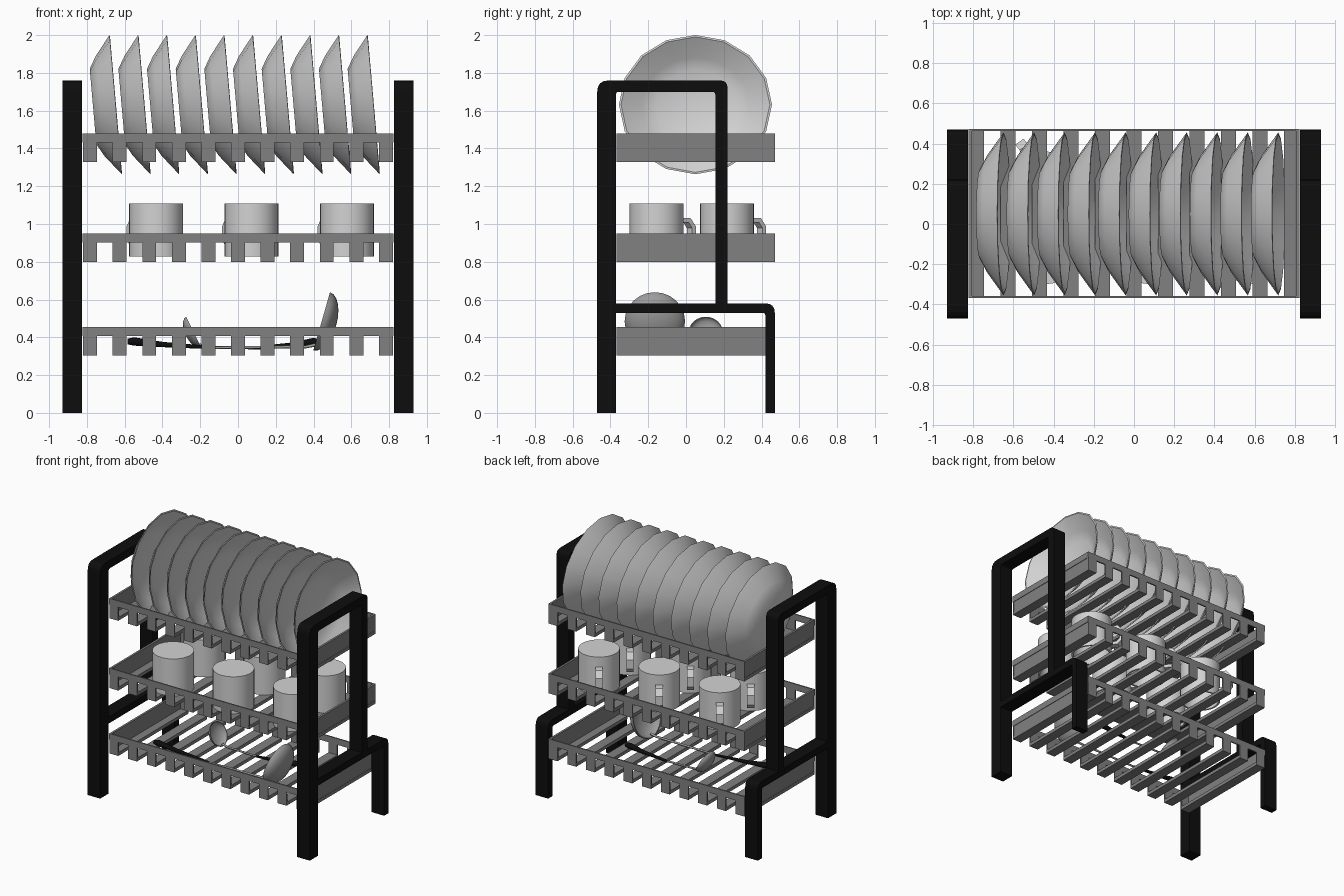
import bpy, bmesh, math
from mathutils import Matrix, Vector

old = bpy.data.objects.get("Cube")
if old:
    bpy.data.objects.remove(old, do_unlink=True)


def material(name, rgb, rough=0.6):
    m = bpy.data.materials.new(name)
    m.use_nodes = True
    col = (*rgb, 1)
    m.diffuse_color = col
    node = m.node_tree.nodes["Principled BSDF"]
    node.inputs["Base Color"].default_value = col
    node.inputs["Roughness"].default_value = rough
    return m


BLACK = material("black frame", (0.004, 0.004, 0.004))
GREY = material("rack grey", (0.22, 0.22, 0.22))
WHITE = material("white ceramic", (0.65, 0.65, 0.65))
STEEL = material("utensil steel", (0.33, 0.33, 0.33))


def finish(name, bm, mat, smooth=None):
    bmesh.ops.recalc_face_normals(bm, faces=bm.faces)
    me = bpy.data.meshes.new(name)
    bm.to_mesh(me)
    bm.free()
    me.materials.append(mat)
    if smooth:
        me.shade_smooth()
        me.set_sharp_from_angle(angle=math.radians(smooth))
    ob = bpy.data.objects.new(name, me)
    bpy.context.collection.objects.link(ob)
    return ob


def add_box(bm, x, y, z):
    """Box from (min, max) pairs on each axis."""
    mid = [(a + b) / 2 for a, b in (x, y, z)]
    size = [b - a for a, b in (x, y, z)]
    mat = Matrix.Translation(mid) @ Matrix.Diagonal((*size, 1))
    bmesh.ops.create_cube(bm, size=1, matrix=mat)


def lathe(bm, profile, sides):
    """Spin (radius, height) points around z; radius 0 closes the shape."""
    rings = []
    for r, h in profile:
        if r == 0:
            rings.append([bm.verts.new((0, 0, h))] * sides)
        else:
            turn = [2 * math.pi * i / sides for i in range(sides)]
            rings.append([bm.verts.new((r * math.cos(a), r * math.sin(a), h)) for a in turn])
    for a, b in zip(rings, rings[1:]):
        for i in range(sides):
            j = (i + 1) % sides
            loop = list(dict.fromkeys((a[i], a[j], b[j], b[i])))
            bm.faces.new(loop)


def outline(corners):
    """Expand (y, z, radius) corners into a rounded outline."""
    pts = []
    for i, (y, z, r) in enumerate(corners):
        p = Vector((y, z))
        if r == 0:
            pts.append(p)
            continue
        prev = Vector(corners[i - 1][:2])
        nxt = Vector(corners[(i + 1) % len(corners)][:2])
        a = p + (prev - p).normalized() * r
        b = p + (nxt - p).normalized() * r
        for k in range(5):
            t = k / 4
            pts.append(a * (1 - t) ** 2 + p * 2 * t * (1 - t) + b * t * t)
    return pts


def extrude_x(bm, pts, x0, x1):
    face = bm.faces.new([bm.verts.new((x0, p.x, p.y)) for p in pts])
    res = bmesh.ops.extrude_face_region(bm, geom=[face])
    verts = [g for g in res["geom"] if isinstance(g, bmesh.types.BMVert)]
    bmesh.ops.translate(bm, verts=verts, vec=(x1 - x0, 0, 0))


# Side frames: tall hoop plus a stepped rear leg
HOOP = [(-0.47, 0, 0), (-0.47, 1.76, 0.06), (0.22, 1.76, 0.04), (0.22, 0.56, 0),
        (0.155, 0.56, 0), (0.155, 1.7, 0.015), (-0.37, 1.7, 0.015), (-0.37, 0, 0)]
LEG = [(-0.38, 0.53, 0), (-0.38, 0.58, 0), (0.47, 0.58, 0.05), (0.47, 0, 0),
       (0.42, 0, 0), (0.42, 0.53, 0.015)]
for side, label in ((1, "left"), (-1, "right")):
    for part, shape in (("hoop", HOOP), ("rear_leg", LEG)):
        bm = bmesh.new()
        extrude_x(bm, outline(shape), side * 0.825, side * 0.93)
        finish(f"{label}_{part}", bm, BLACK)

# Slatted trays
X, FRONT, BACK, WALL = 0.822, -0.367, 0.472, 0.01
for label, z in (("lower", 0.305), ("middle", 0.8), ("upper", 1.328)):
    bm = bmesh.new()
    rim, top = z + 0.103, z + 0.15
    for y in (FRONT, BACK - WALL):
        add_box(bm, (-X, X), (y, y + WALL), (rim, top))
    for s in (-1, 1):
        outer, low, inner = s * X, s * (X - 0.004), s * (X - 0.016)
        add_box(bm, sorted((inner, outer)), (FRONT, BACK), (rim, top))
        add_box(bm, sorted((inner, low)), (FRONT, BACK), (z, rim))
    for i in range(11):
        c = -0.783 + 0.1566 * i
        span = (c - 0.037, c + 0.037)
        add_box(bm, span, (FRONT, BACK), (z, z + 0.025))
        for y in (FRONT, BACK - WALL):
            add_box(bm, span, (y, y + WALL), (z + 0.025, rim))
    finish(f"{label}_tray", bm, GREY)

# Plates leaning in the upper tray
PLATE = [(0, -0.12), (0.2, -0.12), (0.265, -0.083), (0.37, 0),
         (0.36, 0.002), (0.26, -0.072), (0.195, -0.108), (0, -0.108)]
lean = Matrix.Rotation(math.radians(85), 4, "Y")
for i in range(10):
    bm = bmesh.new()
    lathe(bm, PLATE, 16)
    bm.transform(lean @ Matrix.Diagonal((1, 1.095, 1, 1)))
    ob = finish(f"plate_{i + 1}", bm, WHITE, 35)
    ob.location = (-0.648 + 0.1517 * i, 0.05, 1.632)

# Upturned mugs with angular handles in the middle tray
MUG = [(0, 0.28), (0.143, 0.28), (0.143, 0), (0.13, 0), (0.13, 0.265), (0, 0.265)]
HANDLE = [(0.135, 0.05, 0), (0.2, 0.05, 0), (0.235, 0.09, 0), (0.235, 0.16, 0),
          (0.2, 0.205, 0), (0.135, 0.205, 0), (0.135, 0.18, 0), (0.19, 0.18, 0),
          (0.212, 0.15, 0), (0.212, 0.1, 0), (0.19, 0.075, 0), (0.135, 0.075, 0)]
for row, y in enumerate((-0.155, 0.217)):
    for col, x in enumerate((-0.434, 0.071, 0.577)):
        bm = bmesh.new()
        lathe(bm, MUG, 32)
        extrude_x(bm, outline(HANDLE), -0.025, 0.025)
        ob = finish(f"mug_{row + 1}_{col + 1}", bm, WHITE, 30)
        ob.location = (x, y, 0.828)
        ob.rotation_euler.z = math.radians(35)


def rod(name, points, mat):
    """Round rod through (x, y, z, radius) points."""
    cu = bpy.data.curves.new(name, "CURVE")
    cu.dimensions = "3D"
    cu.bevel_depth = 1
    cu.bevel_resolution = 2
    cu.use_fill_caps = True
    sp = cu.splines.new("POLY")
    sp.points.add(len(points) - 1)
    for p, (x, y, z, r) in zip(sp.points, points):
        p.co = (x, y, z, 1)
        p.radius = r
    cu.materials.append(mat)
    bpy.context.collection.objects.link(bpy.data.objects.new(name, cu))


def bowl(name, radius, depth, place, tilt):
    """Round dished bowl opening along the tilted z axis."""
    arc = [math.pi / 2 * i / 6 for i in range(7)]
    outer = [(radius * math.sin(a), -depth * math.cos(a)) for a in arc]
    inner = [(r * 0.95, h * 0.9) for r, h in reversed(outer)]
    bm = bmesh.new()
    lathe(bm, outer + inner, 24)
    bm.transform(Matrix.Rotation(math.radians(tilt), 4, "Y"))
    finish(name, bm, STEEL, 40).location = place


# Ladle and spoon lying in the lower tray
bowl("ladle_bowl", 0.16, 0.08, (0.443, -0.165, 0.485), -74)
rod("ladle_shaft", [(0.41, -0.165, 0.36, 0.009), (0.36, -0.165, 0.35, 0.008),
                    (-0.15, -0.165, 0.345, 0.007)], STEEL)
rod("ladle_grip", [(-0.13, -0.165, 0.345, 0.008), (-0.4, -0.165, 0.362, 0.014),
                   (-0.55, -0.165, 0.378, 0.022), (-0.585, -0.165, 0.378, 0.015)], BLACK)
bowl("spoon_bowl", 0.09, 0.045, (-0.235, 0.105, 0.428), 64)
rod("spoon_shaft", [(-0.205, 0.105, 0.36, 0.008), (-0.16, 0.105, 0.348, 0.007),
                    (0.1, 0.105, 0.343, 0.007)], STEEL)
rod("spoon_grip", [(0.08, 0.105, 0.343, 0.008), (0.28, 0.105, 0.358, 0.014),
                   (0.4, 0.105, 0.375, 0.022), (0.43, 0.105, 0.378, 0.015)], BLACK)
